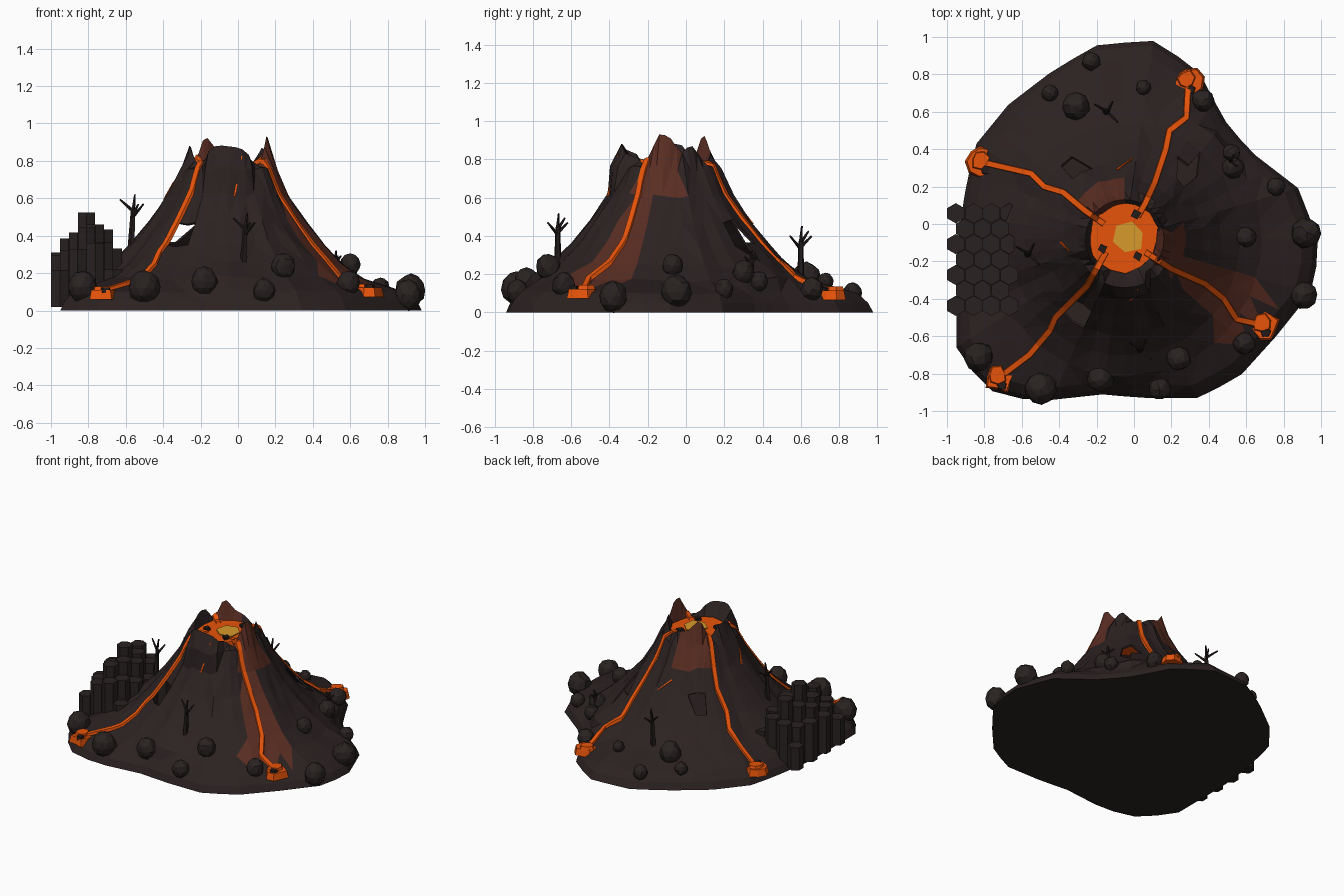
import bpy, bmesh, math, random
from mathutils import Vector, Matrix
from mathutils.bvhtree import BVHTree

random.seed(4)
if "Cube" in bpy.data.objects:
    bpy.data.objects.remove(bpy.data.objects["Cube"])
CX, CY = -0.05, -0.08


def material(name, rgb):
    m = bpy.data.materials.new(name)
    m.use_nodes = True
    m.diffuse_color = (*rgb, 1)
    bsdf = m.node_tree.nodes["Principled BSDF"]
    bsdf.inputs["Base Color"].default_value = (*rgb, 1)
    bsdf.inputs["Roughness"].default_value = 0.9
    return m


rock = material("dark rock", (0.025, 0.0155, 0.0155))
red_rock = material("red rock", (0.1, 0.026, 0.016))
stone = material("boulder stone", (0.022, 0.016, 0.015))
char = material("charred wood", (0.016, 0.011, 0.01))
lava = material("orange lava", (0.8, 0.088, 0.003))
core = material("yellow lava", (0.68, 0.32, 0.024))


def finish(bm, name, *mats):
    me = bpy.data.meshes.new(name)
    bm.to_mesh(me)
    bm.free()
    ob = bpy.data.objects.new(name, me)
    bpy.context.collection.objects.link(ob)
    for m in mats:
        me.materials.append(m)
    return ob


def lerp_table(table, x):
    for (a, u), (b, v) in zip(table, table[1:]):
        if x <= b:
            return u + (v - u) * max(0, x - a) / (b - a)
    return table[-1][1]


def segment(bm, p, q, r1, r2, sides=5):
    p, q = Vector(p), Vector(q)
    d = q - p
    mat = Matrix.Translation((p + q) / 2) @ d.to_track_quat("Z", "Y").to_matrix().to_4x4()
    bmesh.ops.create_cone(bm, cap_ends=True, segments=sides, radius1=r1, radius2=r2,
                          depth=d.length, matrix=mat)


def slab(bm, x, y, z, r, depth, sides, jitter, flare=1.0):
    """Irregular flat prism with its top at z, widening downwards by flare."""
    ring, low = [], []
    for i in range(sides):
        a = math.tau * i / sides + 0.3
        k = r * (1 + random.uniform(-jitter, jitter))
        dx, dy = k * math.cos(a), k * math.sin(a)
        ring.append(bm.verts.new((x + dx, y + dy, z)))
        low.append(bm.verts.new((x + dx * flare, y + dy * flare, z - depth)))
    bm.faces.new(ring)
    bm.faces.new(low[::-1])
    for i in range(sides):
        j = (i + 1) % sides
        bm.faces.new((ring[j], ring[i], low[i], low[j]))


# Ground outline, as seen from above
outline = [(-.19, .96), (.10, .98), (.34, .83), (.48, .56), (.62, .39), (.88, .19), (.99, -.10),
           (.96, -.35), (.76, -.60), (.57, -.81), (.35, -.93), (.03, -.93), (-.16, -.91),
           (-.53, -.95), (-.75, -.90), (-.95, -.70), (-.95, -.13), (-.90, .19), (-.85, .42),
           (-.67, .64), (-.42, .83)]


def edge_radius(a):
    dx, dy = math.cos(a), math.sin(a)
    for (x1, y1), (x2, y2) in zip(outline, outline[1:] + outline[:1]):
        ex, ey, px, py = x2 - x1, y2 - y1, x1 - CX, y1 - CY
        den = dx * ey - dy * ex
        if abs(den) > 1e-6:
            t, s = (px * ey - py * ex) / den, (px * dy - py * dx) / den
            if t > 0 and -1e-4 <= s <= 1.0001:
                return t
    return 0.9


# Mountain: rings from the crater wall down to the ground edge
rim = [(0, .91), (15, .83), (30, .88), (58, .77), (85, .83), (105, .85), (127, .94), (146, .79),
       (165, .88), (180, .88), (200, .85), (222, .77), (238, .83), (256, .885), (284, .87),
       (298, .82), (320, .77), (345, .94), (360, .91)]
slope = [(.26, .75), (.33, .61), (.42, .47), (.52, .35), (.62, .25), (.73, .17)]
SEG = 44
bm = bmesh.new()
rings = []
spokes = [math.tau * i / SEG for i in range(SEG)]
edges = [edge_radius(a) for a in spokes]
lift = [random.uniform(-.015, .02) for _ in spokes]


def ring(radius_height):
    row = []
    for i, a in enumerate(spokes):
        r, z = radius_height(i, math.degrees(a))
        row.append(bm.verts.new((CX + r * math.cos(a), CY + r * math.sin(a), z)))
    rings.append(row)


ring(lambda i, d: (.17, .74))
ring(lambda i, d: (.21 + (.05 if 240 < d < 300 else 0), lerp_table(rim, d)))
for r, z in slope:
    ring(lambda i, d: (r + (.05 if r < .3 and 240 < d < 300 else 0) + random.uniform(-.008, .008),
                       z + lift[i]))
ring(lambda i, d: (edges[i] * .92, .1 + lift[i] * .5))
ring(lambda i, d: (edges[i] * .975, .05))
ring(lambda i, d: (edges[i], 0))
for a, b in zip(rings, rings[1:]):
    for i in range(SEG):
        j = (i + 1) % SEG
        bm.faces.new((a[j], a[i], b[i], b[j]))
bm.faces.new(rings[-1][::-1])
bmesh.ops.triangulate(bm, faces=[f for f in bm.faces if len(f.verts) == 4])
terrain = BVHTree.FromBMesh(bm)


def ground(x, y):
    if math.hypot(x - CX, y - CY) < .19:
        return .78
    hit = terrain.ray_cast(Vector((x, y, 3)), Vector((0, 0, -1)))[0]
    return hit.z if hit else 0.03


# Reddish slopes below the two tallest peaks, and beside one lava stream
for f in bm.faces:
    c = f.calc_center_median()
    d = math.degrees(math.atan2(c.y - CY, c.x - CX))
    r = math.hypot(c.x - CX, c.y - CY)
    peak = c.z > .6 and (-38 < d < 12 or 92 < d < 144)
    if peak or (.2 < r < .8 and -30 - 22 * r < d < -14):
        f.material_index = 1
# Cave openings: x, y, size
caves = [(-.31, -.47, .075), (-.33, .32, .055), (.29, .28, .06)]
gone = [f for f in bm.faces if len(f.verts) == 3 and any(
    math.hypot(f.calc_center_median().x - x, f.calc_center_median().y - y) < s for x, y, s in caves)]
bmesh.ops.delete(bm, geom=gone, context="FACES")
mountain = finish(bm, "mountain", rock, red_rock)
shell = mountain.modifiers.new("shell", "SOLIDIFY")
shell.thickness = 0.015

# Crater lava pool with a glowing core and floating crust
bm = bmesh.new()
slab(bm, -.06, -.07, .785, .19, .04, 14, .05)
finish(bm, "lava_pool", lava)
bm = bmesh.new()
slab(bm, -.03, -.07, .793, .085, .009, 6, .1)
finish(bm, "lava_pool_core", core)
bm = bmesh.new()
for x, y in [(-.17, -.13), (.01, .05), (.02, -.17)]:
    slab(bm, x, y, .805, .028, .03, 4, .15)
finish(bm, "pool_crust", char)

# Lava streams draped over the slopes, each ending in a puddle
streams = {
    "back": [(.02, .04), (.06, .11), (.11, .22), (.17, .40), (.19, .50), (.28, .57), (.29, .76)],
    "right": [(-.16, .0), (-.26, .07), (-.38, .17), (-.48, .20), (-.55, .27), (-.81, .33)],
    "front_right": [(-.15, -.15), (-.25, -.33), (-.42, -.50), (-.45, -.57), (-.56, -.70), (-.72, -.82)],
    "front_left": [(.06, -.15), (.20, -.24), (.38, -.32), (.48, -.40), (.55, -.51), (.69, -.54)],
}
for name, path in streams.items():
    pts = []
    for p, q in zip(path, path[1:]):
        p, q = Vector(p), Vector(q)
        n = max(1, round((q - p).length / .035))
        pts += [p.lerp(q, k / n) for k in range(n)]
    pts.append(Vector(path[-1]))
    bm = bmesh.new()
    rows = []
    for k, p in enumerate(pts):
        t = (pts[min(k + 1, len(pts) - 1)] - pts[max(k - 1, 0)]).normalized()
        side = Vector((-t.y, t.x)) * .018
        row = []
        for s, up in ((-1, -.01), (-.8, .016), (.8, .016), (1, -.01)):
            q = p + side * s
            z = max(ground(*q), ground(*p))
            row.append(bm.verts.new((q.x, q.y, min(z, .82) + up)))
        rows.append(row)
    for a, b in zip(rows, rows[1:]):
        for i in range(3):
            bm.faces.new((a[i], a[i + 1], b[i + 1], b[i]))
    bmesh.ops.recalc_face_normals(bm, faces=bm.faces)
    x, y = path[-1]
    z = ground(x, y)
    slab(bm, x, y, z + .015, .07, .05, 9, .2, 1.15)
    slab(bm, x - .01, y + .01, z + .035, .045, .03, 7, .2, 1.2)
    finish(bm, "lava_stream_" + name, lava)
    bm = bmesh.new()
    slab(bm, x + .015, y - .04, z + .03, .025, .03, 5, .2, 1.2)
    finish(bm, "puddle_crust_" + name, char)

# Thin glowing cracks
bm = bmesh.new()
for x, y, dx, dy in [(-.05, .32, .04, .03), (-.37, -.12, .025, -.025), (.0, -.38, .02, .03)]:
    ends = [(x + s * dx, y + s * dy) for s in (-1, 1)]
    segment(bm, *[(u, v, ground(u, v) + .004) for u, v in ends], .007, .004, 4)
finish(bm, "glowing_cracks", lava)

# Boulders: x, y, size
boulders = [(-.23, .87, .05), (.05, .73, .04), (.37, .66, .06), (-.45, .70, .045), (-.31, .63, .075),
            (.53, .30, .06), (.52, .38, .05), (.76, .20, .05), (.92, -.05, .08), (.60, -.07, .055),
            (.91, -.38, .075), (.59, -.64, .06), (.24, -.72, .065), (.14, -.88, .06), (-.18, -.83, .07),
            (-.50, -.88, .085), (-.83, -.71, .08)]
bm = bmesh.new()
for x, y, r in boulders:
    place = (Matrix.Translation((x, y, max(ground(x, y), .05) + r * .45))
             @ Matrix.Rotation(random.uniform(0, 6), 4, "Z") @ Matrix.Diagonal((r, r, r * 1.1, 1)))
    made = bmesh.ops.create_icosphere(bm, subdivisions=2, radius=1, matrix=place)
    for v in made["verts"]:
        v.co += Vector([random.uniform(-.07, .07) * r for _ in range(3)])
finish(bm, "boulders", stone)

# Hexagonal stone columns, tallest in the middle
bm = bmesh.new()
HEX = .055
for row in range(-3, 4):
    for col in range(-2, 3):
        x = -.81 + (col + .5 * (row % 2)) * HEX * 1.732
        y = -.19 + row * HEX * 1.5
        if not -.97 < x < -.62:
            continue
        h = .56 - abs(x + .80) * 1.5 - abs(y + .19) * .5 + random.uniform(-.03, .02)
        segment(bm, (x, y, .02), (x, y, max(h, .16)), HEX * .98, HEX * .98, 6)
finish(bm, "stone_columns", stone)

# Dead trees: x, y, height
for n, (x, y, h) in enumerate([(-.57, -.16, .28), (-.15, .60, .28), (.03, -.67, .26), (.51, .34, .16)]):
    bm = bmesh.new()
    base = Vector((x, y, ground(x, y) - .02))
    fork = base + Vector((.01, 0, h * .72))
    segment(bm, base, fork, .02, .013)
    for dx, dy, start, rise in [(.03, .02, 1, .28), (-.25, .14, .95, .22), (.2, -.2, .8, .24), (.1, .2, .85, .2)]:
        foot = base.lerp(fork, start)
        segment(bm, foot, foot + Vector((dx, dy, rise)) * h, .01, .005)
    finish(bm, f"dead_tree_{n + 1}", char)
